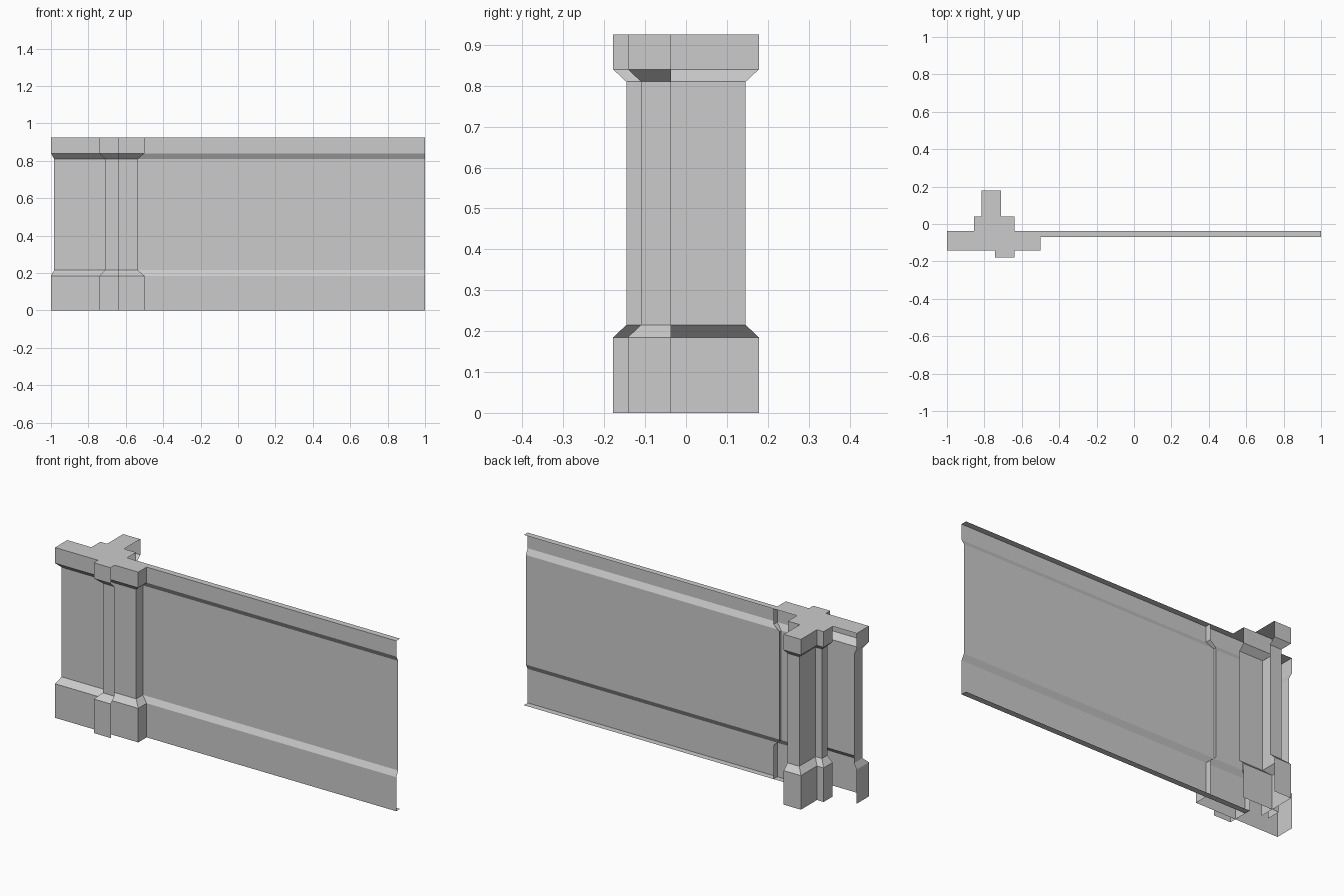
import bpy, bmesh

if "Cube" in bpy.data.objects:
    bpy.data.objects.remove(bpy.data.objects["Cube"])

TOP = 0.925
# moulding levels: height, and whether the plan is the wide base (0) or the inset shaft (1)
LEVELS = [(0.0, 0), (0.185, 0), (0.215, 1), (0.81, 1), (0.84, 0), (TOP, 0)]


def grid_object(name, rows):
    """Skin a list of equal-length point rows with flat quads."""
    bm = bmesh.new()
    vs = [[bm.verts.new(p) for p in row] for row in rows]
    for low, high in zip(vs, vs[1:]):
        for i in range(len(low) - 1):
            bm.faces.new((low[i], low[i + 1], high[i + 1], high[i]))
    return finish(name, bm)


def finish(name, bm):
    mesh = bpy.data.meshes.new(name)
    bm.to_mesh(mesh)
    bm.free()
    obj = bpy.data.objects.new(name, mesh)
    bpy.context.collection.objects.link(obj)
    return obj


def moulded_shell(name, wide, inset):
    """Open shell following a plan path, narrowing from plinth to shaft."""
    plans = (wide, inset)
    return grid_object(name, [[(x, y, z) for x, y in plans[k]] for z, k in LEVELS])


# Broad pilaster, open at the back
moulded_shell("broad_pilaster",
              [(-1, -.037), (-1, -.142), (-.5, -.142), (-.5, -.037)],
              [(-.983, -.037), (-.983, -.11), (-.535, -.11), (-.535, -.037)])

# Narrow front pilaster, open on its right
moulded_shell("front_pilaster",
              [(-.742, -.037), (-.742, -.178), (-.64, -.178)],
              [(-.71, -.037), (-.71, -.146), (-.64, -.146)])

# Rear block and rear pilaster, open on their right
moulded_shell("rear_block",
              [(-.64, .04), (-.855, .04), (-.855, -.037)],
              [(-.64, .008), (-.823, .008), (-.823, -.037)])
moulded_shell("rear_pilaster",
              [(-.712, .178), (-.815, .178), (-.815, -.037)],
              [(-.712, .146), (-.783, .146), (-.783, -.037)])

# Long wall panel: moulded sheet with a returned lip at top and bottom
profile = [(-.037, 0)] + [(-.07 + .017 * k, z) for z, k in LEVELS] + [(-.037, TOP)]
grid_object("wall_panel", [[(x, y, z) for x in (-.74, 1)] for y, z in profile])

# Flat cap over the pilaster cluster
outline = [(-1, -.142), (-.742, -.142), (-.742, -.178), (-.64, -.178), (-.64, -.142),
           (-.5, -.142), (-.5, -.037), (-.64, -.037), (-.64, .04), (-.712, .04),
           (-.712, .178), (-.815, .178), (-.815, .04), (-.855, .04), (-.855, -.037),
           (-1, -.037)]
bm = bmesh.new()
bm.faces.new([bm.verts.new((x, y, TOP)) for x, y in outline])
finish("pilaster_cap", bm)
